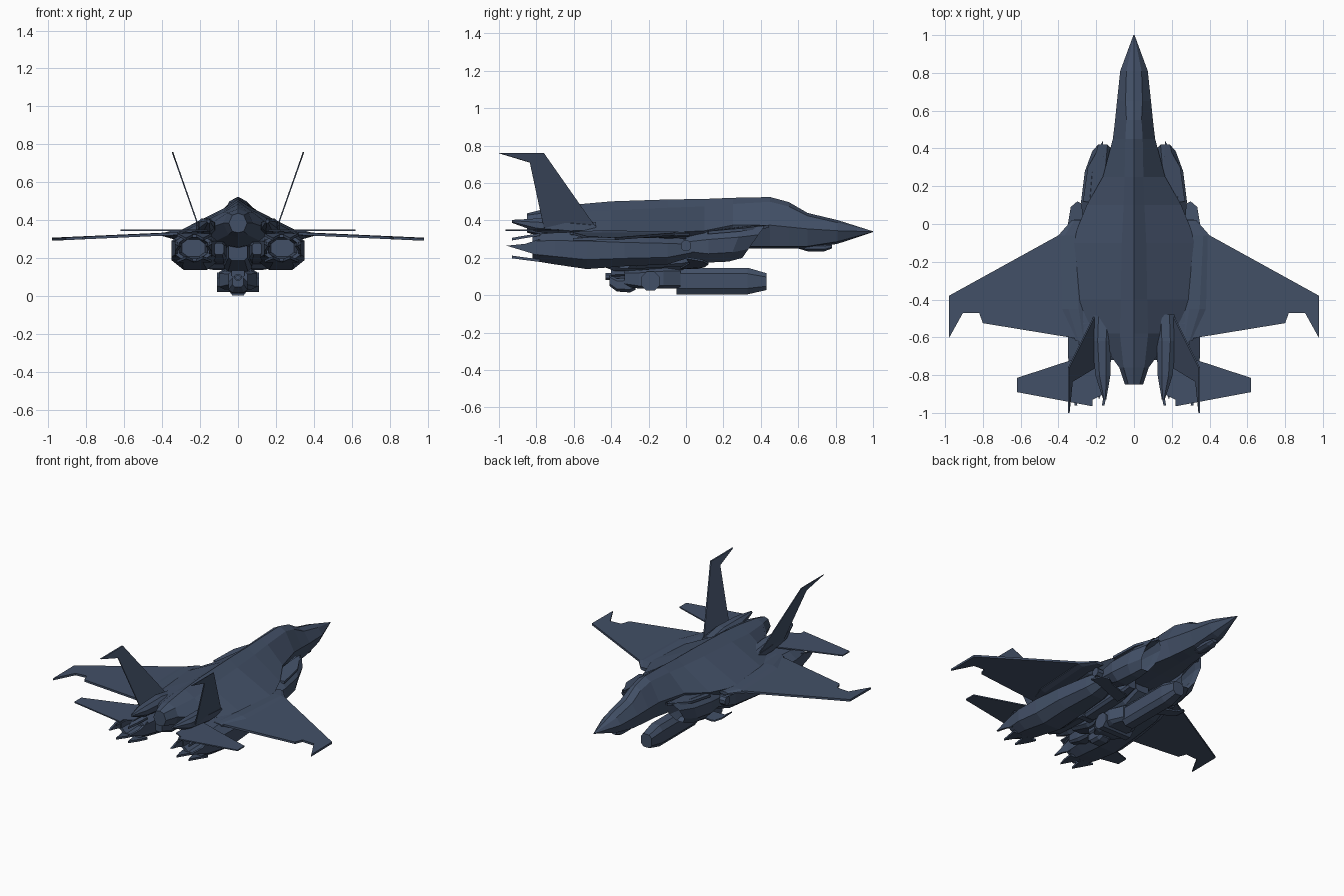
import bpy, bmesh, math
from mathutils import Vector

paint = bpy.data.materials.new("slate_paint")
paint.diffuse_color = (0.055, 0.08, 0.135, 1)


def finish(name, bm, mirror=False):
    bmesh.ops.recalc_face_normals(bm, faces=bm.faces[:])
    me = bpy.data.meshes.new(name)
    bm.to_mesh(me)
    bm.free()
    ob = bpy.data.objects.new(name, me)
    bpy.context.collection.objects.link(ob)
    me.materials.append(paint)
    if mirror:
        ob.modifiers.new("Mirror", 'MIRROR').use_clip = False
    return ob


def loft(name, rings, mirror=False):
    bm = bmesh.new()
    rows = [[bm.verts.new(p) for p in r] for r in rings]
    n = len(rows[0])
    for a, b in zip(rows, rows[1:]):
        for i in range(n):
            j = (i + 1) % n
            bm.faces.new((a[i], a[j], b[j], b[i]))
    bm.faces.new(rows[0])
    bm.faces.new(rows[-1])
    return finish(name, bm, mirror)


def octa(y, xc, zc, hw, hh, rake=0.0, c=0.45):
    pts = [(1, c), (c, 1), (-c, 1), (-1, c), (-1, -c), (-c, -1), (c, -1), (1, -c)]
    return [(xc + u * hw, y + rake * (v - 1) * hh, zc + v * hh) for u, v in pts]


def pod(name, sections, mirror=False, c=0.45):
    return loft(name, [octa(*s, c=c) for s in sections], mirror)


def plate(name, pts, thick, mirror=True):
    t = Vector(thick) / 2
    return loft(name, [[Vector(p) - t for p in pts], [Vector(p) + t for p in pts]], mirror)


def drum(name, x, y, z, r, length, sides=8, mirror=False):
    ring = [(r * math.cos(a), r * math.sin(a)) for a in
            [math.tau * (i + .5) / sides for i in range(sides)]]
    return loft(name, [[(x + s * length / 2, y + u, z + v) for u, v in ring] for s in (-1, 1)], mirror)


# Fuselage: y, top, shoulder x z, side x z, lower x z, bottom
body = [
    (1.0, .342, .002, .341, .003, .340, .002, .339, .338),
    (.81, .402, .040, .388, .073, .345, .045, .287, .275),
    (.65, .440, .045, .425, .090, .355, .060, .262, .250),
    (.55, .498, .040, .475, .100, .365, .070, .262, .250),
    (.45, .525, .046, .500, .112, .375, .080, .262, .250),
    (.25, .521, .050, .488, .165, .375, .120, .260, .250),
    (.10, .515, .055, .475, .250, .345, .180, .255, .245),
    (-.10, .512, .065, .468, .330, .335, .200, .260, .230),
    (-.40, .502, .070, .455, .300, .337, .180, .275, .235),
    (-.58, .486, .075, .445, .210, .342, .130, .285, .260),
    (-.76, .460, .055, .440, .078, .385, .050, .325, .310),
    (-.85, .438, .030, .428, .048, .385, .030, .342, .335)]
rings = []
for y, zt, xs, zs, xm, zm, xl, zl, zb in body:
    half = [(xs, zs), (xm, zm), (xl, zl)]
    rings.append([(0, y, zt)] + [(x, y, z) for x, z in half]
                 + [(0, y, zb)] + [(-x, y, z) for x, z in half[::-1]])
loft("fuselage", rings)

# Sensor bulge under the nose
pod("chin_sensor", [(.78, 0, .262, .02, .012), (.74, 0, .255, .035, .02),
                    (.65, 0, .255, .035, .02), (.60, 0, .26, .02, .01)])

# Raked intakes with hollow mouths
pod("intake", [(.22, .185, .275, .03, .05, .7), (.37, .165, .285, .042, .07, .7),
               (.42, .165, .285, .055, .085, .7), (.30, .185, .27, .075, .09, .4),
               (.12, .195, .26, .085, .085), (.0, .20, .26, .07, .055)], True)
plate("intake_spike", [(.165, .44, .368), (.245, .30, .35), (.27, .12, .335),
                       (.16, .10, .335), (.16, .36, .365)], (0, 0, .016))

# Engine nacelles with hollow nozzles
pod("engine_nacelle", [(.03, .21, .25, .06, .045), (-.1, .215, .24, .09, .075),
                       (-.33, .22, .24, .12, .085), (-.53, .225, .24, .125, .10),
                       (-.70, .235, .25, .115, .085), (-.82, .235, .255, .095, .07),
                       (-.82, .235, .255, .075, .055), (-.70, .235, .255, .06, .045)], True, .5)

# Pointed nozzle petals, above, below and at each side
for i, (z, h) in enumerate(((.325, -.025), (.185, .02))):
    for x in (.185, .275):
        plate(f"nozzle_petal_{i}", [(x - .045, -.78, z), (x + .045, -.78, z),
                                    (x + .02, -.86, z + h / 2), (x, -.93, z + h),
                                    (x - .025, -.86, z + h / 2)], (0, 0, .014))
for x in (.145, .325):
    plate("nozzle_side_petal", [(x, -.78, .30), (x, -.78, .21), (x, -.86, .235),
                                (x + (.235 - x) * .2, -.96, .265), (x, -.86, .275)], (.014, 0, 0))

# Tail fairings beside the spine
pod("tail_fairing", [(-.48, .165, .36, .05, .03), (-.62, .17, .365, .05, .045),
                     (-.80, .165, .375, .04, .035), (-.93, .155, .395, .008, .008)], True)

# Wings, tailplanes and canted fins
plate("wing", [(.20, .02, .333), (.40, -.06, .328), (.98, -.38, .302), (.98, -.605, .300),
               (.905, -.47, .303), (.82, -.47, .307), (.80, -.525, .308),
               (.25, -.615, .333)], (0, 0, .014))
pod("wing_root_fairing", [(.02, .30, .325, .03, .01), (-.06, .34, .325, .06, .016),
                          (-.45, .32, .325, .06, .022), (-.62, .28, .33, .03, .01)], True)
plate("tailplane", [(.16, -.66, .347), (.33, -.72, .347), (.62, -.815, .347), (.62, -.89, .347),
                    (.22, -.965, .347), (.22, -.93, .347), (.16, -.90, .347)], (0, 0, .008))
plate("tail_fin", [(.205, -.48, .36), (.345, -.76, .76), (.345, -1.0, .76),
                   (.328, -.835, .71), (.205, -.76, .36)], (.008, 0, .002))

# Small lower winglets near the intakes
plate("lower_winglet", [(.11, .06, .145), (.26, .10, .155), (.30, .12, .17), (.335, .09, .185),
                        (.35, 0, .20), (.31, .02, .175), (.11, -.03, .145)], (0, 0, .01))

# Folded equipment between the nacelles
pod("belly_block", [(.08, 0, .24, .05, .04), (-.02, 0, .21, .075, .075),
                    (-.38, 0, .20, .075, .07), (-.55, 0, .24, .05, .05)], c=.7)
pod("folded_arm", [(.10, .10, .22, .03, .035), (-.02, .105, .20, .045, .045),
                   (-.30, .105, .185, .045, .045), (-.36, .10, .20, .035, .03),
                   (-.62, .10, .235, .04, .05), (-.72, .10, .25, .025, .03)], True, .65)
drum("arm_joint", .11, -.33, .19, .05, .10, mirror=True)
drum("side_joint", .285, 0.0, .265, .03, .06, mirror=True)

# Hanging gun: long front pod, hinge drum, grip block and rear barrel
pod("gun_pod", [(.43, 0, .073, .04, .045), (.33, 0, .076, .054, .071),
                (-.05, 0, .076, .054, .071)], c=.55)
pod("gun_receiver", [(-.03, 0, .09, .06, .055), (-.12, 0, .09, .10, .055),
                     (-.25, 0, .085, .10, .05), (-.33, 0, .09, .05, .04)], c=.7)
drum("gun_hinge", 0, -.19, .075, .055, .22)
pod("gun_stock", [(-.27, 0, .07, .04, .04), (-.30, 0, .055, .05, .04),
                  (-.37, 0, .055, .05, .035), (-.41, 0, .08, .03, .03)], c=.6)
pod("gun_barrel", [(-.30, 0, .10, .018, .018), (-.43, 0, .10, .018, .018),
                   (-.43, 0, .10, .01, .01), (-.40, 0, .10, .01, .01)])
pod("gun_mount", [(-.10, 0, .14, .04, .03), (-.40, 0, .13, .035, .03)], c=.7)
